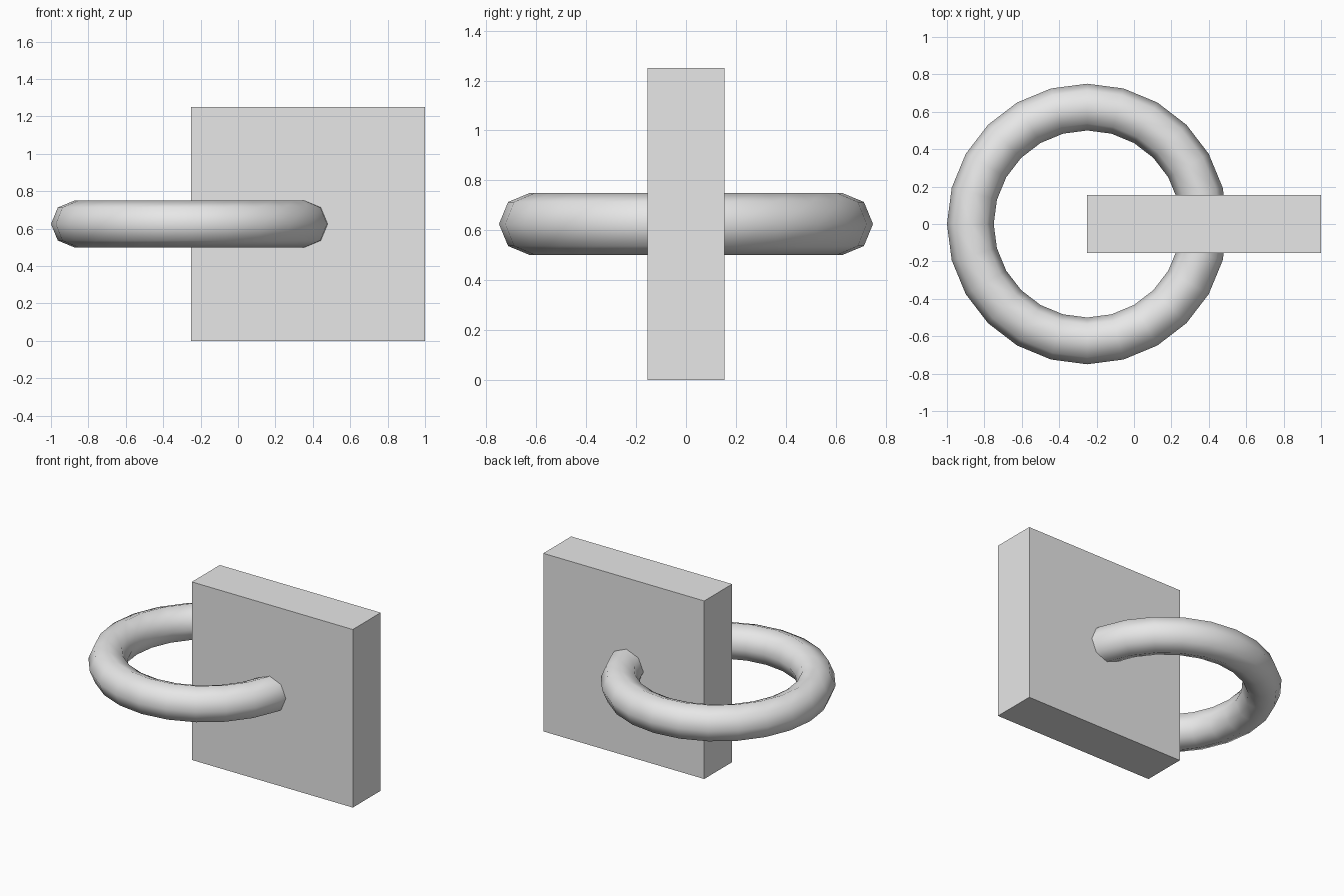
import bpy
import math

# Remove the default cube
cube = bpy.data.objects.get("Cube")
if cube:
    bpy.data.objects.remove(cube, do_unlink=True)

# Single plain grey
grey = bpy.data.materials.new("light_grey")
grey.use_nodes = True
colour = (0.8, 0.8, 0.8, 1.0)
grey.diffuse_color = colour
for node in grey.node_tree.nodes:
    if node.type == "BSDF_PRINCIPLED":
        node.inputs["Base Color"].default_value = colour


def finish(name):
    """Name the active part and give it the grey material."""
    part = bpy.context.active_object
    part.name = part.data.name = name
    part.data.materials.clear()
    part.data.materials.append(grey)
    return part


MID_Z = 0.625

# Upright square block
bpy.ops.mesh.primitive_cube_add(size=1, location=(0.375, 0, MID_Z))
block = finish("block")
block.scale = (1.25, 0.31, 1.25)
bpy.ops.object.transform_apply(location=False, rotation=False, scale=True)

# Horizontal ring passing through the middle of the block
bpy.ops.mesh.primitive_torus_add(
    major_segments=24, minor_segments=8,
    major_radius=0.625, minor_radius=0.125,
    location=(-0.25, 0, MID_Z))
ring = finish("ring")
bpy.ops.object.shade_smooth()
